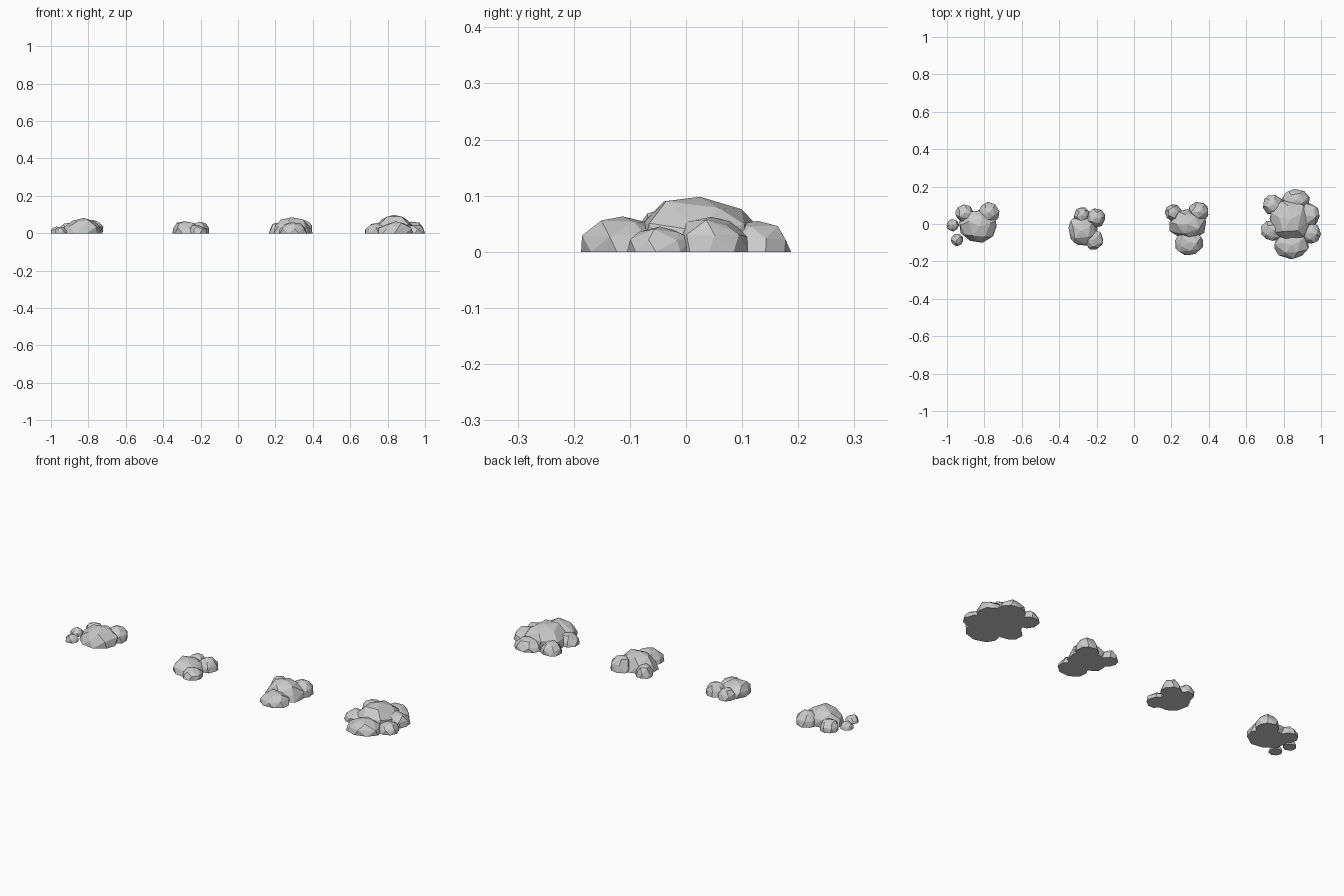
import bpy, bmesh, math, random

if "Cube" in bpy.data.objects:
    bpy.data.objects.remove(bpy.data.objects["Cube"])

# Each rock: part name, x0, x1, y0, y1, height, apex shift (x, y)
clusters = {
    "left_pile": [
        ("main", -0.935, -0.735, -0.10, 0.075, 0.082, 0.1, 0.0),
        ("back_left", -0.955, -0.86, 0.01, 0.105, 0.055, 0, 0),
        ("back_right", -0.83, -0.72, 0.005, 0.118, 0.072, 0, 0),
        ("pebble_side", -1.0, -0.935, -0.04, 0.025, 0.036, 0, 0),
        ("pebble_front", -0.98, -0.915, -0.118, -0.053, 0.036, 0, 0),
    ],
    "small_pile": [
        ("main", -0.35, -0.195, -0.115, 0.055, 0.064, -0.1, 0),
        ("back_left", -0.322, -0.237, 0.0, 0.088, 0.056, 0, 0),
        ("back_right", -0.255, -0.155, -0.02, 0.083, 0.062, 0, 0),
        ("front_right", -0.265, -0.165, -0.137, -0.03, 0.045, 0, 0),
    ],
    "middle_pile": [
        ("main", 0.19, 0.385, -0.085, 0.08, 0.085, 0, 0),
        ("back_left", 0.165, 0.255, 0.015, 0.105, 0.056, 0, 0),
        ("back_right", 0.288, 0.397, 0.01, 0.118, 0.074, 0, 0),
        ("front", 0.22, 0.37, -0.165, -0.03, 0.058, 0, 0),
    ],
    "large_pile": [
        ("main", 0.725, 0.945, -0.095, 0.125, 0.098, 0, 0.1),
        ("back", 0.79, 0.94, 0.06, 0.187, 0.055, 0, 0.1),
        ("front", 0.75, 0.935, -0.187, -0.04, 0.063, 0, 0),
        ("back_left", 0.69, 0.80, 0.05, 0.155, 0.055, 0, 0),
        ("front_left", 0.68, 0.81, -0.09, 0.02, 0.055, 0, 0),
        ("back_right", 0.86, 0.992, -0.02, 0.11, 0.062, 0, 0),
        ("front_right", 0.89, 1.0, -0.105, 0.01, 0.045, 0, 0),
    ],
}


def rock(name, x0, x1, y0, y1, h, ax, ay, seed):
    """Chipped low-poly dome with a flat base, fitted to the given box."""
    rng = random.Random(seed)
    pts = []
    for n, r, z, jit in ((9, 1.0, 0.0, 0.05), (7, 0.94, 0.45, 0.07), (5, 0.62, 0.84, 0.07)):
        turn = rng.uniform(0, math.tau)
        for i in range(n):
            a = turn + math.tau * (i + rng.uniform(-0.15, 0.15)) / n
            rr = r + rng.uniform(-jit, jit)
            zz = z + (rng.uniform(-0.08, 0.08) if z else 0)
            pts.append([rr * math.cos(a) + ax * z, rr * math.sin(a) + ay * z, zz])
    pts.append([ax, ay, 1.0])

    # Fit the points to the box
    for k, (lo, hi) in enumerate(((x0, x1), (y0, y1), (0, h))):
        a, b = min(p[k] for p in pts), max(p[k] for p in pts)
        for p in pts:
            p[k] = lo + (p[k] - a) / (b - a) * (hi - lo)

    bm = bmesh.new()
    for p in pts:
        bm.verts.new(p)
    res = bmesh.ops.convex_hull(bm, input=bm.verts[:])
    loose = [v for v in bm.verts if not v.link_faces]
    bmesh.ops.delete(bm, geom=loose, context='VERTS')
    # Merge nearly coplanar triangles into broad facets
    bmesh.ops.dissolve_limit(bm, angle_limit=math.radians(8), verts=bm.verts[:], edges=bm.edges[:])
    bmesh.ops.recalc_face_normals(bm, faces=bm.faces[:])
    me = bpy.data.meshes.new(name)
    bm.to_mesh(me)
    bm.free()
    bpy.context.collection.objects.link(bpy.data.objects.new(name, me))


seed = 11
for pile, rocks in clusters.items():
    for part, *dims in rocks:
        rock(f"{pile}_{part}_rock", *dims, seed)
        seed += 1
